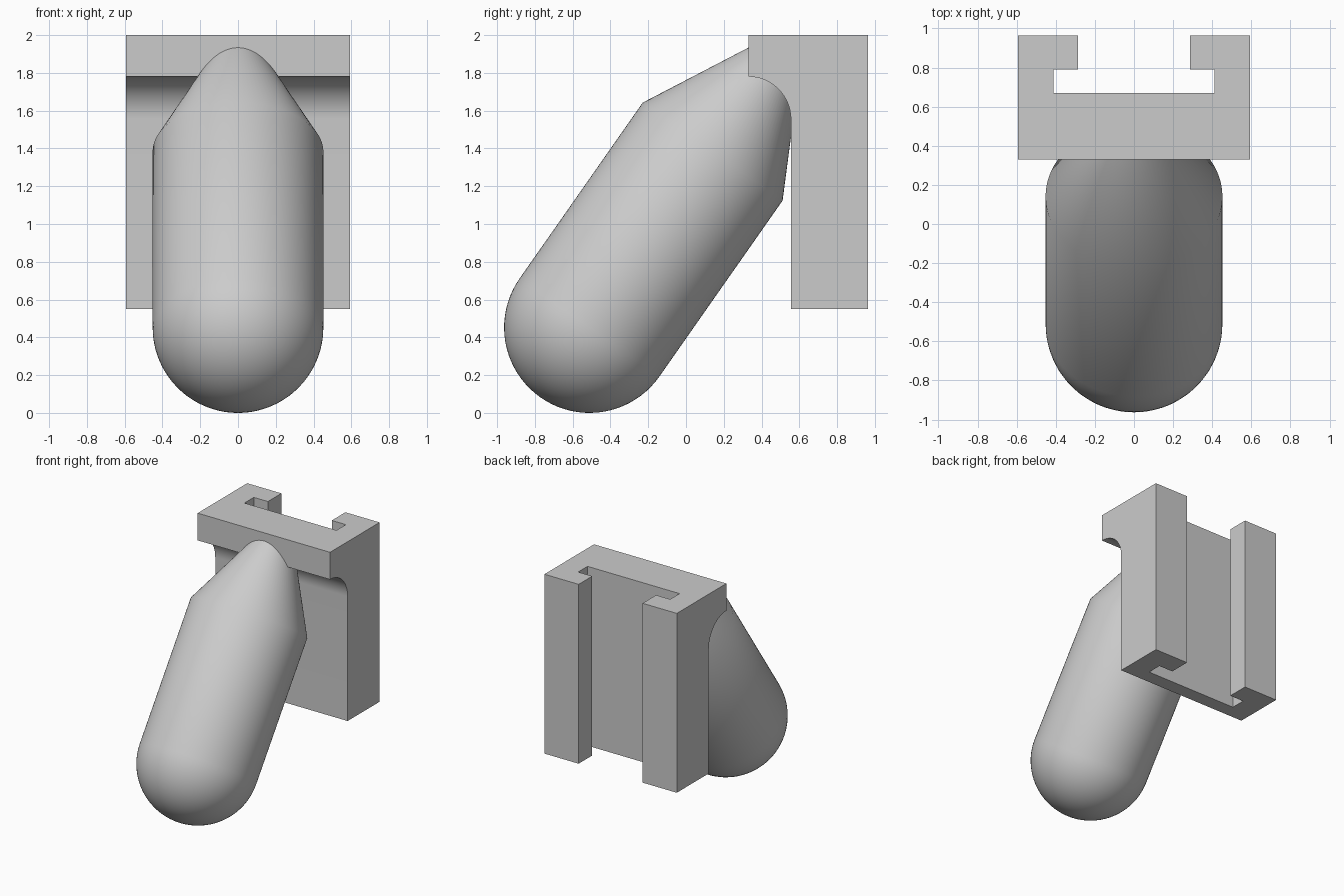
import bpy
import bmesh
from math import sin, cos, pi, radians
from mathutils import Matrix

cube = bpy.data.objects.get("Cube")
if cube:
    bpy.data.objects.remove(cube, do_unlink=True)

grey = bpy.data.materials.new("plain grey")
grey.use_nodes = True
grey.diffuse_color = (0.6, 0.6, 0.6, 1)
grey.node_tree.nodes["Principled BSDF"].inputs["Base Color"].default_value = (0.6, 0.6, 0.6, 1)


def make_object(name, bm):
    bmesh.ops.recalc_face_normals(bm, faces=bm.faces)
    mesh = bpy.data.meshes.new(name)
    bm.to_mesh(mesh)
    bm.free()
    mesh.materials.append(grey)
    obj = bpy.data.objects.new(name, mesh)
    bpy.context.collection.objects.link(obj)
    return obj


def prism(name, points, offset):
    """Extrude a closed outline along the offset vector."""
    bm = bmesh.new()
    face = bm.faces.new([bm.verts.new(p) for p in points])
    result = bmesh.ops.extrude_face_region(bm, geom=[face], use_keep_orig=True)
    verts = [g for g in result["geom"] if isinstance(g, bmesh.types.BMVert)]
    bmesh.ops.translate(bm, verts=verts, vec=offset)
    return make_object(name, bm)


def activate(obj):
    bpy.ops.object.select_all(action='DESELECT')
    obj.select_set(True)
    bpy.context.view_layer.objects.active = obj


# Bracket: side outline with an overhanging lip and a concave fillet under it
half_width, front, wall, back = 0.592, 0.33, 0.555, 0.963
bottom, top, fillet = 0.55, 2.0, 0.225
outline = [(wall, bottom), (back, bottom), (back, top), (front, top)]
steps = 24
for i in range(steps + 1):
    a = pi / 2 * (1 - i / steps)
    outline.append((front + fillet * cos(a), 1.555 + fillet * sin(a)))
bracket = prism("mounting_bracket", [(-half_width, y, z) for y, z in outline],
                (2 * half_width, 0, 0))

# T-shaped slot running the full height of the back
half_slot = [(0.412, 0.67), (0.412, 0.79), (0.286, 0.79), (0.286, 1.1)]
slot = half_slot + [(-x, y) for x, y in reversed(half_slot)]
cutter = prism("slot_cutter", [(x, y, bottom - 0.1) for x, y in slot],
               (0, 0, top - bottom + 0.2))
cutter.hide_render = True
cut = bracket.modifiers.new("slot", 'BOOLEAN')
cut.operation = 'DIFFERENCE'
cut.solver = 'EXACT'
cut.object = cutter
activate(bracket)
bpy.ops.object.modifier_apply(modifier=cut.name)
bpy.data.objects.remove(cutter, do_unlink=True)
bpy.ops.object.shade_smooth_by_angle(angle=radians(30))

# Peg: round end, straight shaft and tapered neck that ends inside the bracket
radius, shaft, neck, neck_end = 0.452, 1.137, 0.62, 0.129
profile = [(radius * sin(pi / 2 * i / 20), -radius * cos(pi / 2 * i / 20))
           for i in range(21)]
profile += [(radius, shaft), (neck_end, shaft + neck), (0, shaft + neck)]
bm = bmesh.new()
ring = [bm.verts.new((x, 0, z)) for x, z in profile]
edges = [bm.edges.new(pair) for pair in zip(ring, ring[1:])]
bmesh.ops.spin(bm, geom=ring + edges, cent=(0, 0, 0), axis=(0, 0, 1),
               angle=2 * pi, steps=96)
bmesh.ops.remove_doubles(bm, verts=bm.verts, dist=0.0005)
bmesh.ops.transform(bm, verts=bm.verts,
                    matrix=Matrix.Translation((0, -0.511, radius))
                    @ Matrix.Rotation(radians(-35), 4, 'X'))
peg = make_object("angled_peg", bm)
activate(peg)
bpy.ops.object.shade_smooth_by_angle(angle=radians(30))
